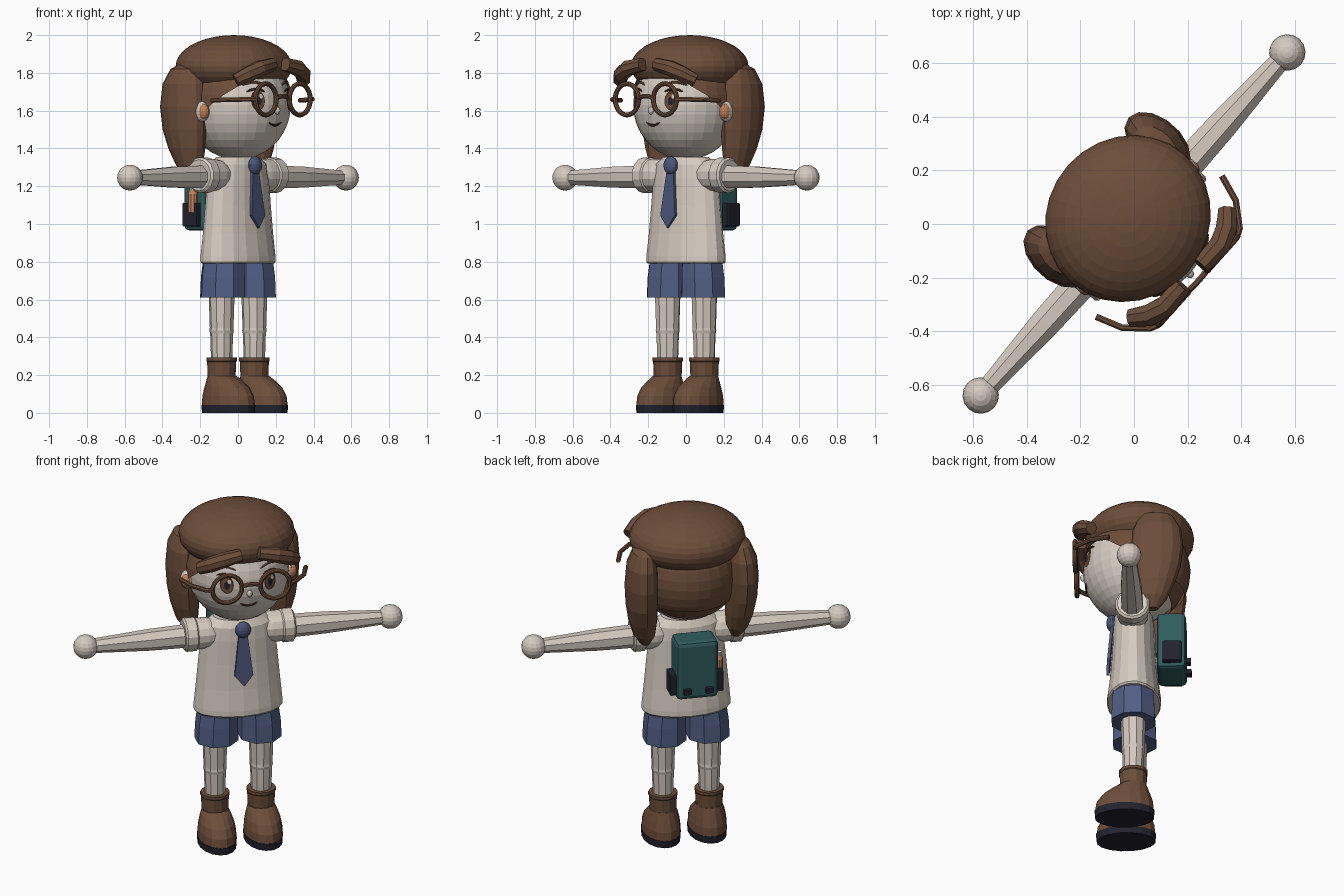
import bpy, bmesh, math
from mathutils import Vector, Matrix

if "Cube" in bpy.data.objects:
    bpy.data.objects.remove(bpy.data.objects["Cube"], do_unlink=True)

TURN = Matrix.Rotation(math.radians(48.2), 4, 'Z')
HEAD_C, HEAD_R = Vector((0, 0, 1.63)), Vector((.28, .28, .29))


def material(name, rgb):
    m = bpy.data.materials.new(name)
    m.use_nodes = True
    m.diffuse_color = (*rgb, 1)
    m.node_tree.nodes["Principled BSDF"].inputs["Base Color"].default_value = (*rgb, 1)
    return m


SKIN = material("pale skin", (.66, .59, .53))
CLOTH = material("cream cloth", (.68, .61, .54))
BROWN = material("brown", (.15, .075, .042))
BLUE = material("blue cloth", (.085, .115, .24))
TIE = material("tie blue", (.07, .095, .2))
TEAL = material("teal", (.03, .11, .115))
DARK = material("near black", (.016, .016, .027))
ORANGE = material("orange", (.55, .22, .1))
IRIS = material("dark brown", (.06, .025, .014))


def add(name, bm, mat):
    bmesh.ops.recalc_face_normals(bm, faces=bm.faces)
    me = bpy.data.meshes.new(name)
    bm.to_mesh(me)
    bm.free()
    me.materials.append(mat)
    ob = bpy.data.objects.new(name, me)
    ob.matrix_world = TURN
    bpy.context.collection.objects.link(ob)
    return ob


def sweep(name, pts, radii, sides, mat, axis=None):
    """Skin rings of the given radii along a path, capped at both ends."""
    bm = bmesh.new()
    pts = [Vector(p) for p in pts]
    if not isinstance(radii, (list, tuple)):
        radii = [radii] * len(pts)
    rings = []
    for i, p in enumerate(pts):
        t = Vector(axis) if axis else pts[min(i + 1, len(pts) - 1)] - pts[max(i - 1, 0)]
        t.normalize()
        ref = Vector((0, 1, 0)) if abs(t.z) > .9 else Vector((0, 0, 1))
        side = t.cross(ref).normalized()
        up = side.cross(t)
        a, b = radii[i] if isinstance(radii[i], tuple) else (radii[i], radii[i])
        ring = []
        for k in range(sides):
            w = 2 * math.pi * (k + .5) / sides
            ring.append(bm.verts.new(p + side * a * math.cos(w) + up * b * math.sin(w)))
        rings.append(ring)
    for r0, r1 in zip(rings, rings[1:]):
        for k in range(sides):
            j = (k + 1) % sides
            bm.faces.new((r0[k], r0[j], r1[j], r1[k]))
    bm.faces.new(rings[0])
    bm.faces.new(rings[-1])
    return add(name, bm, mat)


def loft(name, rows, sides, mat):
    """Vertical loft from rows of x, y, z, radius x, radius y."""
    return sweep(name, [r[:3] for r in rows], [tuple(r[3:]) for r in rows], sides, mat, (0, 0, 1))


def ball(name, loc, rad, mat, seg=20, cuts=()):
    """Ellipsoid; each cut (point, normal) removes the side the normal points to."""
    bm = bmesh.new()
    bmesh.ops.create_uvsphere(bm, u_segments=seg, v_segments=seg * 2 // 3, radius=1)
    bmesh.ops.transform(bm, matrix=Matrix.Translation(loc) @ Matrix.Diagonal((*rad, 1)), verts=bm.verts)
    for co, no in cuts:
        bmesh.ops.bisect_plane(bm, geom=bm.verts[:] + bm.edges[:] + bm.faces[:],
                               plane_co=co, plane_no=no, clear_outer=True)
    return add(name, bm, mat)


def box(name, loc, size, mat, bevel=0):
    bm = bmesh.new()
    bmesh.ops.create_cube(bm, size=1, matrix=Matrix.Translation(loc) @ Matrix.Diagonal((*size, 1)))
    if bevel:
        bmesh.ops.bevel(bm, geom=bm.edges[:], offset=bevel, segments=2, profile=.5, affect='EDGES')
    return add(name, bm, mat)


def on_face(x, z, lift):
    d = 1 - (x / HEAD_R.x) ** 2 - ((z - HEAD_C.z) / HEAD_R.z) ** 2
    return Vector((x, -HEAD_R.y * math.sqrt(max(d, 0)) - lift, z))


def patch(name, x, z, rx, rz, lift, mat):
    """Thin oval laid on the curve of the face."""
    bm = bmesh.new()
    mid = bm.verts.new(on_face(x, z, lift))
    rim = []
    for k in range(16):
        w = k * math.pi / 8
        rim.append(bm.verts.new(on_face(x + rx * math.cos(w), z + rz * math.sin(w), lift)))
    for k in range(16):
        bm.faces.new((mid, rim[k], rim[(k + 1) % 16]))
    return add(name, bm, mat)


def arc_line(name, x, z, half, bow, r, mat):
    """Thin curved stroke on the face."""
    pts = [on_face(x + half * t / 3, z + bow * (1 - (t / 3) ** 2), .002) for t in range(-3, 4)]
    return sweep(name, pts, [r * .4, r, r, r, r, r, r * .4], 6, mat)


# Head and hair
ball("head", HEAD_C, HEAD_R, SKIN, 28)
ball("nose", (0, -.278, 1.6), (.016, .018, .02), SKIN, 12)
ball("hair_cap", (0, .03, 1.835), (.32, .3, .165), BROWN, 28)
ball("back_hair", HEAD_C, (.297, .31, .31), BROWN, 28,
     [((0, 0, 1.49), (0, 0, -1)), ((0, .01, 0), (0, -1, 0))])
ball("temple_hair", HEAD_C, (.294, .294, .3), BROWN, 28,
     [((0, 0, 1.58), (0, -.16, -.2)), ((0, -.19, 0), (0, -1, 0))])
arc_line("mouth", 0, 1.538, .048, -.016, .006, IRIS)

for s, tag in ((1, "left"), (-1, "right")):
    # Pigtail, bang, ear
    loft(tag + "_pigtail", [(s * .26, .13, 1.85, .02, .04), (s * .27, .13, 1.82, .06, .095),
                            (s * .28, .135, 1.74, .083, .132), (s * .283, .135, 1.62, .09, .145),
                            (s * .28, .13, 1.5, .086, .135), (s * .272, .12, 1.4, .078, .112),
                            (s * .262, .11, 1.31, .06, .08), (s * .255, .105, 1.25, .025, .035)], 14, BROWN)
    sweep(tag + "_bang", [(s * .05, -.29, 1.845), (s * .15, -.292, 1.825), (s * .215, -.27, 1.795),
                          (s * .27, -.225, 1.76)], [.036, .043, .043, .036], 8, BROWN)
    ball(tag + "_ear", (s * .29, 0, 1.595), (.035, .048, .055), SKIN, 14)
    ball(tag + "_inner_ear", (s * .298, -.022, 1.595), (.027, .032, .042), ORANGE, 12)

    # Eye and brow
    patch(tag + "_eye_rim", s * .122, 1.655, .036, .054, .003, IRIS)
    patch(tag + "_iris", s * .122, 1.65, .029, .043, .005, BROWN)
    patch(tag + "_pupil", s * .122, 1.652, .015, .024, .007, DARK)
    patch(tag + "_eye_glint", s * .122 + .012, 1.676, .009, .012, .009, SKIN)
    arc_line(tag + "_eyelid", s * .125, 1.7, .045, .014, .006, IRIS)
    arc_line(tag + "_brow", s * .125, 1.735, .055, .016, .007, BROWN)

    # Glasses
    bm = bmesh.new()
    rings = []
    for i in range(24):
        a = 2 * math.pi * i / 24
        rings.append([bm.verts.new((s * .135 + (.083 + .013 * math.cos(b)) * math.cos(a),
                                    -.318 + .013 * math.sin(b),
                                    1.66 + (.083 + .013 * math.cos(b)) * math.sin(a)))
                      for b in (k * math.pi / 4 for k in range(8))])
    for i in range(24):
        r0, r1 = rings[i], rings[(i + 1) % 24]
        for k in range(8):
            bm.faces.new((r0[k], r0[(k + 1) % 8], r1[(k + 1) % 8], r1[k]))
    add(tag + "_lens_frame", bm, BROWN)
    sweep(tag + "_glasses_arm", [(s * .22, -.318, 1.66), (s * .25, -.305, 1.66),
                                 (s * .318, -.225, 1.658), (s * .352, -.125, 1.655)], .013, 8, BROWN)

    # Sleeve, arm, hand
    sweep(tag + "_sleeve", [(s * x, 0, 1.258) for x in (.1, .18, .25, .29)],
          [.07, .086, .088, .085], 14, CLOTH)
    sweep(tag + "_cuff", [(s * x, 0, 1.258) for x in (.235, .245, .3, .31)],
          [.085, .095, .095, .083], 14, CLOTH)
    sweep(tag + "_arm", [(s * .25, 0, 1.25), (s * .5, 0, 1.248), (s * .85, 0, 1.245)],
          [.066, .06, .038], 8, SKIN)
    ball(tag + "_hand", (s * .858, 0, 1.245), (.068, .068, .068), SKIN, 16)

    # Shorts, leg, boot
    x = s * .13
    loft(tag + "_shorts_leg", [(s * .122, 0, .61, .122, .128), (s * .12, 0, .72, .118, .125),
                               (s * .112, 0, .84, .108, .115)], 8, BLUE)
    loft(tag + "_leg", [(x, 0, .27, .056, .056), (x, 0, .42, .061, .061), (x, 0, .435, .065, .065),
                        (x, 0, .45, .063, .063), (x, 0, .66, .07, .07)], 10, SKIN)
    loft(tag + "_sole", [(x, -.048, 0, .104, .163), (x, -.048, .042, .107, .167)], 16, DARK)
    loft(tag + "_boot", [(x, -.048, .04, .105, .164), (x, -.046, .09, .103, .158),
                         (x, -.038, .135, .095, .136), (x, -.02, .17, .084, .105),
                         (x, -.004, .195, .074, .08)], 16, BROWN)
    loft(tag + "_boot_shaft", [(x, 0, .17, .072, .074), (x, 0, .27, .077, .077),
                               (x, 0, .275, .081, .081), (x, 0, .292, .081, .081)], 12, BROWN)

    # Backpack pocket and buckle
    box(tag + "_pocket", (s * .128, .212, 1.05), (.045, .105, .125), DARK, .008)
    box(tag + "_buckle", (s * .062, .3, 1.022), (.042, .03, .028), DARK)

sweep("glasses_bridge", [(-.055, -.318, 1.665), (-.02, -.32, 1.676), (.02, -.32, 1.676),
                         (.055, -.318, 1.665)], .012, 8, BROWN)

# Torso
loft("neck", [(0, 0, 1.3, .08, .08), (0, 0, 1.42, .08, .08)], 12, SKIN)
loft("shirt", [(0, 0, .79, .242, .142), (0, 0, .8, .249, .149), (0, 0, .83, .248, .148),
               (0, 0, .95, .236, .133), (0, 0, 1.1, .222, .122), (0, 0, 1.24, .208, .117),
               (0, 0, 1.315, .19, .11), (0, 0, 1.355, .14, .09)], 18, CLOTH)

# Tie
ball("tie_knot", (0, -.122, 1.31), (.044, .03, .048), TIE, 14)
blade = [(-.024, 1.28), (.024, 1.28), (.052, 1.045), (0, .98), (-.052, 1.045)]
bm = bmesh.new()
face = bm.faces.new([bm.verts.new((px, -.128 - (1.28 - pz) * .08, pz)) for px, pz in blade])
out = bmesh.ops.extrude_face_region(bm, geom=[face])
bmesh.ops.translate(bm, vec=(0, .016, 0), verts=[v for v in out["geom"] if isinstance(v, bmesh.types.BMVert)])
add("tie_blade", bm, TIE)

# Backpack and bottle
box("backpack", (0, .208, 1.137), (.235, .16, .345), TEAL, .025)
loft("bottle", [(-.135, .2, 1.06, .026, .026), (-.135, .2, 1.16, .026, .026),
                (-.135, .2, 1.185, .016, .016)], 10, ORANGE)
loft("bottle_cap", [(-.135, .2, 1.18, .018, .018), (-.135, .2, 1.2, .018, .018)], 10, CLOTH)
